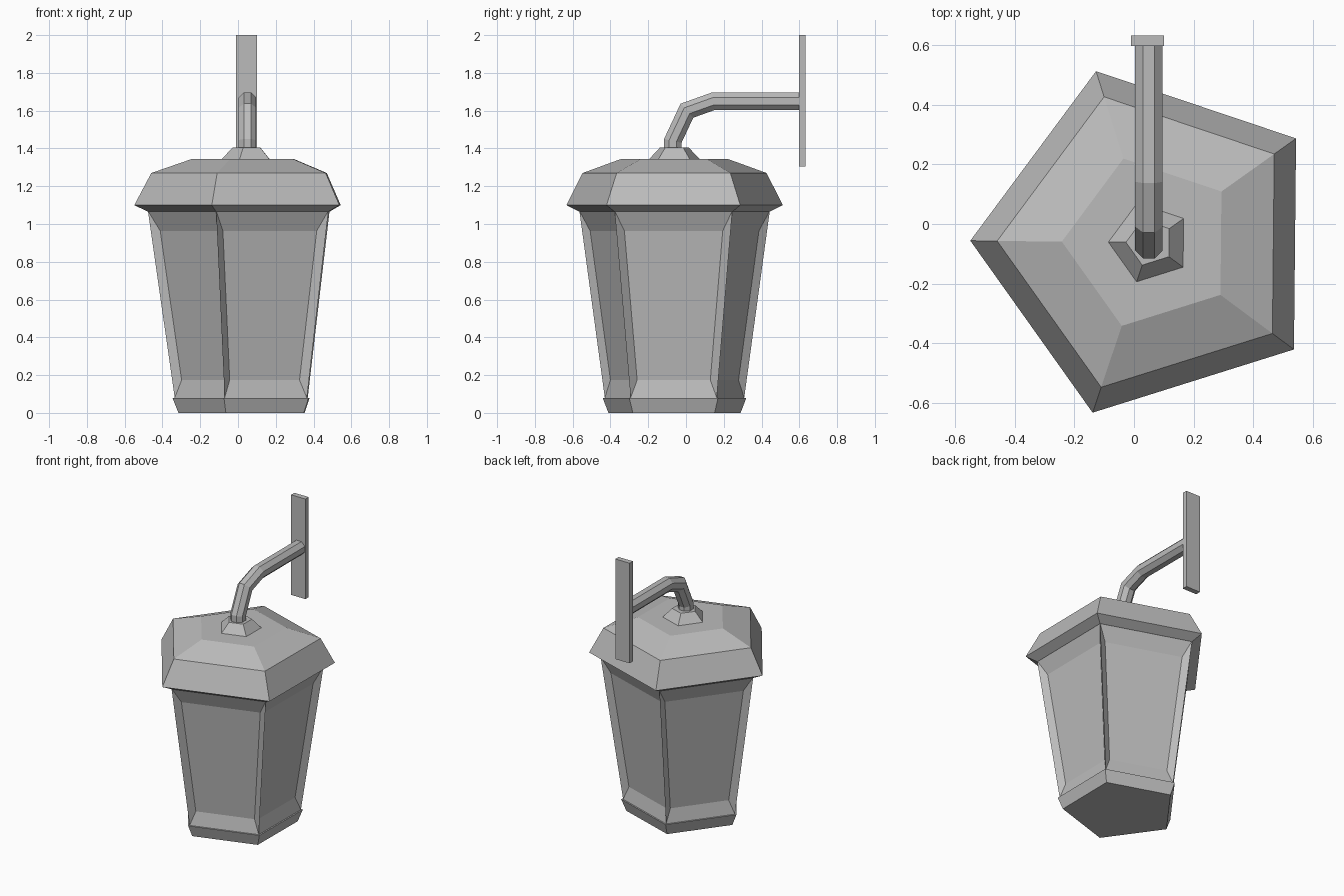
import bpy, bmesh, math
from mathutils import Vector

if "Cube" in bpy.data.objects:
    bpy.data.objects.remove(bpy.data.objects["Cube"])

grey = bpy.data.materials.new("grey metal")
grey.use_nodes = True
grey.diffuse_color = (0.5, 0.5, 0.5, 1)
grey.node_tree.nodes["Principled BSDF"].inputs["Base Color"].default_value = (0.5, 0.5, 0.5, 1)

CX, CY = 0.053, -0.062   # lantern axis
SIDES = 5


def finish(name, bm):
    bmesh.ops.recalc_face_normals(bm, faces=bm.faces)
    mesh = bpy.data.meshes.new(name)
    bm.to_mesh(mesh)
    bm.free()
    mesh.materials.append(grey)
    obj = bpy.data.objects.new(name, mesh)
    bpy.context.collection.objects.link(obj)
    return obj


def pentagon(radius, z):
    angles = [math.pi + math.tau * i / SIDES - 0.01 for i in range(SIDES)]
    return [Vector((CX + radius * math.cos(a), CY + radius * math.sin(a), z)) for a in angles]


def loft(name, rings):
    """Skin a list of point rings and close both ends."""
    bm = bmesh.new()
    loops = [[bm.verts.new(p) for p in ring] for ring in rings]
    for low, high in zip(loops, loops[1:]):
        for i in range(len(low)):
            j = (i + 1) % len(low)
            bm.faces.new((low[i], low[j], high[j], high[i]))
    bm.faces.new(loops[0][::-1])
    bm.faces.new(loops[-1])
    return finish(name, bm)


def lantern_body(name, low, high, panel_low, panel_high, inset, depth):
    """Tapered body whose sides each hold a recessed panel with sloped borders."""
    bm = bmesh.new()
    lows = [bm.verts.new(p) for p in low]
    highs = [bm.verts.new(p) for p in high]
    bm.faces.new(lows[::-1])
    bm.faces.new(highs)
    for i in range(SIDES):
        j = (i + 1) % SIDES
        outer = [lows[i], lows[j], highs[j], highs[i]]
        along = (low[j] - low[i]).normalized()
        inward = -along.cross(high[i] - low[i]).normalized()
        inner = []
        for k, side in ((i, 1), (j, -1)):
            for z in (panel_low, panel_high):
                t = (z - low[k].z) / (high[k].z - low[k].z)
                point = low[k].lerp(high[k], t) + along * side * inset + inward * depth
                inner.append(bm.verts.new(point))
        inner = [inner[0], inner[2], inner[3], inner[1]]
        bm.faces.new(inner)
        for a in range(4):
            b = (a + 1) % 4
            bm.faces.new((outer[a], outer[b], inner[b], inner[a]))
    return finish(name, bm)


def bent_tube(name, x, path, radius, sides=8):
    """Mitred tube along a path in the side plane."""
    points = [Vector((x, y, z)) for y, z in path]
    rings = []
    for i, p in enumerate(points):
        before = (p - points[i - 1]).normalized() if i else None
        after = (points[i + 1] - p).normalized() if i + 1 < len(points) else before
        before = before or after
        tangent = (before + after).normalized()
        up = Vector((1, 0, 0)).cross(tangent) / tangent.dot(before)
        angles = [math.tau * (k + 0.5) / sides for k in range(sides)]
        rings.append([p + radius * (Vector((math.cos(a), 0, 0)) + up * math.sin(a)) for a in angles])
    return loft(name, rings)


# Lantern: base, panelled body, roof and the small collar on top
loft("base", [pentagon(0.368, 0), pentagon(0.40, 0.08)])
lantern_body("body", pentagon(0.388, 0.08), pentagon(0.53, 1.07), 0.17, 0.96, 0.042, 0.031)
loft("roof", [pentagon(0.53, 1.065), pentagon(0.602, 1.10), pentagon(0.512, 1.27), pentagon(0.295, 1.345)])
loft("collar", [pentagon(0.14, 1.344), pentagon(0.08, 1.405)])

# Bent arm reaching back to the wall
bent_tube("arm", 0.05, [(-0.07, 1.39), (-0.07, 1.44), (0.005, 1.60), (0.145, 1.65), (0.60, 1.65)], 0.05)

# Upright wall plate
loft("wall_plate", [[(x, y, z) for x, y in ((-0.01, 0.597), (0.10, 0.597), (0.10, 0.633), (-0.01, 0.633))]
                    for z in (1.305, 2.0)])
